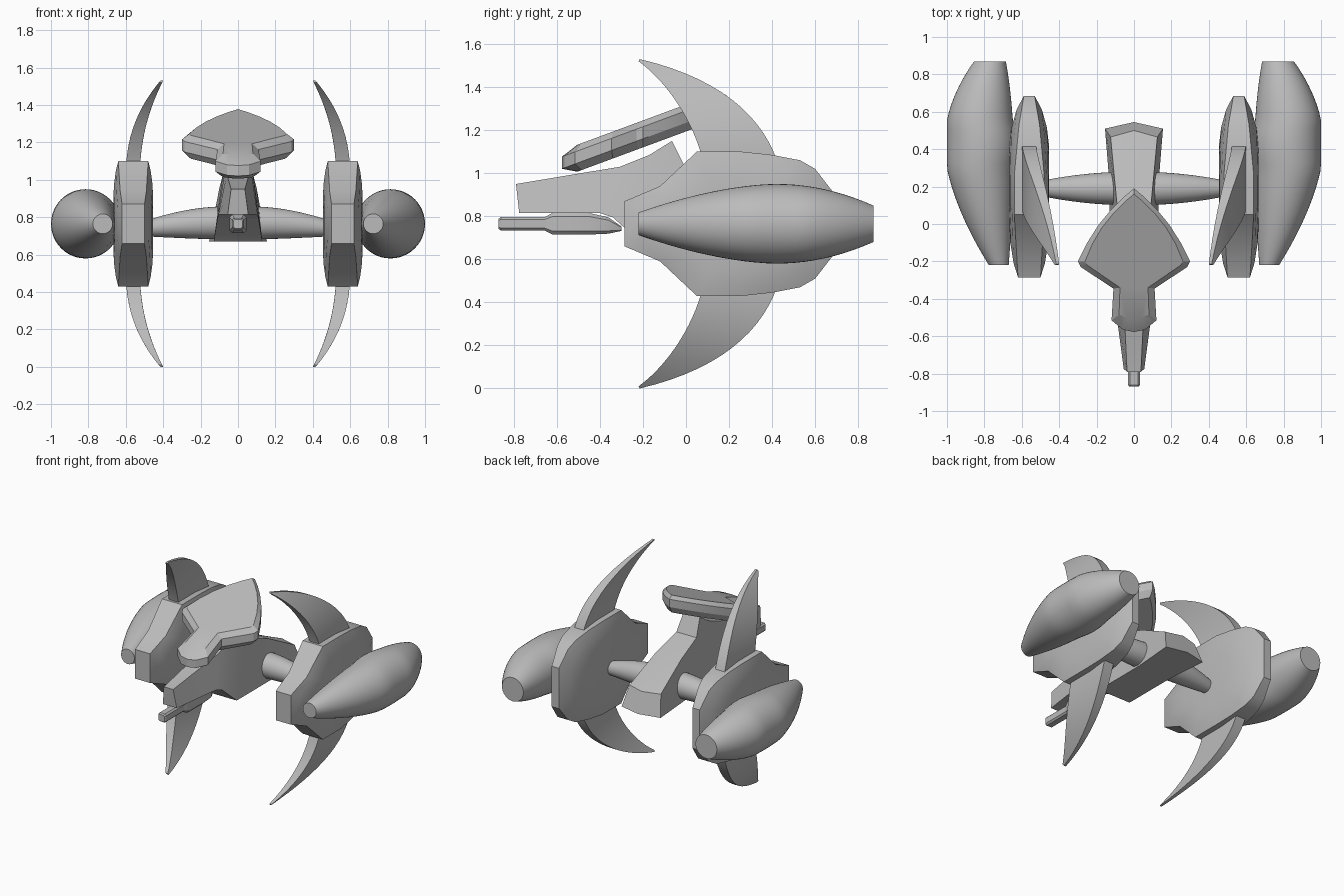
import bpy
import bmesh
from math import sin, cos, pi, radians
from mathutils import Vector
from mathutils.geometry import interpolate_bezier

old = bpy.data.objects.get("Cube")
if old:
    bpy.data.objects.remove(old)

grey = bpy.data.materials.new("hull_grey")
grey.use_nodes = True
colour = (0.5, 0.5, 0.5, 1)
grey.diffuse_color = colour
grey.node_tree.nodes["Principled BSDF"].inputs["Base Color"].default_value = colour

MID = 0.765  # height of the engine axis


def loft(name, rings, angle=30):
    """Skin a list of equal-length point rings and cap both ends."""
    bm = bmesh.new()
    loops = [[bm.verts.new(p) for p in ring] for ring in rings]
    n = len(loops[0])
    for a, b in zip(loops, loops[1:]):
        for i in range(n):
            j = (i + 1) % n
            bm.faces.new((a[i], a[j], b[j], b[i]))
    bm.faces.new(loops[0])
    bm.faces.new(loops[-1])
    bmesh.ops.recalc_face_normals(bm, faces=bm.faces)
    mesh = bpy.data.meshes.new(name)
    bm.to_mesh(mesh)
    bm.free()
    mesh.materials.append(grey)
    obj = bpy.data.objects.new(name, mesh)
    bpy.context.collection.objects.link(obj)
    bpy.ops.object.select_all(action="DESELECT")
    obj.select_set(True)
    bpy.context.view_layer.objects.active = obj
    bpy.ops.object.shade_smooth_by_angle(angle=radians(angle))
    return obj


def circle(r, n):
    return [(r * cos(2 * pi * i / n), r * sin(2 * pi * i / n)) for i in range(n)]


def lerp_table(table, v):
    """Linear lookup in sorted (key, value) pairs."""
    if v <= table[0][0]:
        return table[0][1]
    for (a, p), (b, q) in zip(table, table[1:]):
        if v <= b:
            return p + (q - p) * (v - a) / (b - a)
    return table[-1][1]


# Outer engine pods: round sections, flatter on the inboard side
def pod(name, s):
    rings = []
    for k in range(25):
        y = -0.22 + 1.09 * k / 24
        if y < 0.42:
            t = (0.42 - y) / 0.64
            r, inner = 0.185 - 0.132 * t ** 1.7, 0.645 + 0.025 * t * t
        else:
            t = (y - 0.42) / 0.45
            r, inner = 0.185 - 0.1 * t * t, 0.645 + 0.04 * t * t
        r = min(r, (1 - inner) / 2 + 0.01)
        cx = min(inner + r, 1 - r)
        rings.append([(s * (cx + a), y, MID + b) for a, b in circle(r, 48)])
    loft(name, rings)


# Side plates: faceted outline with domed faces
HALF = [(-0.285, 0.87), (-0.12, 0.94), (0.05, 1.10), (0.26, 1.10),
        (0.4, 1.085), (0.53, 1.06), (0.6, 1.02), (0.685, 0.91)]
OUTLINE = HALF + [(y, 2 * MID - z) for y, z in reversed(HALF)]
RIM = [(-0.285, 0.06), (-0.12, 0.07), (0.05, 0.08), (0.26, 0.08),
       (0.53, 0.055), (0.69, 0.028)]


def plate(name, s):
    def ring(scale, side, blend):
        pts = []
        for y, z in OUTLINE:
            h = lerp_table(RIM, y) * (1 - blend) + 0.106 * blend
            pts.append((s * (0.56 + side * h), 0.2 + (y - 0.2) * scale,
                        MID + (z - MID) * scale))
        return pts
    steps = [(0.45, 1), (0.65, 0.85), (0.85, 0.5), (1, 0)]
    rings = [ring(a, -1, b) for a, b in steps]
    rings += [ring(a, 1, b) for a, b in reversed(steps)]
    loft(name, rings)


# Curved fins: thin blade swept from the plate to a forward tip
def fin(name, s, up):
    lead = interpolate_bezier(Vector((0.09, 1.0)), Vector((0.06, 1.2)),
                              Vector((-0.07, 1.41)), Vector((-0.22, 1.52)), 16)
    trail = interpolate_bezier(Vector((0.44, 1.0)), Vector((0.38, 1.25)),
                               Vector((0.17, 1.44)), Vector((-0.215, 1.53)), 16)

    def point(p, outer):
        t = max(0, (p[1] - 1) / 0.53)
        x = 0.6 - 0.185 * t ** 2.4 if outer else 0.525 - 0.125 * t ** 2.2
        return (s * x, p[0], p[1] if up else 2 * MID - p[1])
    loft(name, [[point(a, True), point(a, False), point(b, False), point(b, True)]
                for a, b in zip(lead, trail)])


# Struts: tapered spindles joining hull and plates
def strut(name, s):
    rings = []
    for k in range(13):
        t = k / 12
        r = 0.088 - 0.046 * t ** 1.8
        rings.append([(s * (0.07 + 0.42 * t), 0.19 + a, 0.77 - 0.03 * t * t + b)
                      for a, b in circle(r, 32)])
    loft(name, rings)


for s, side in ((1, "left"), (-1, "right")):
    pod(side + "_engine_pod", s)
    plate(side + "_side_plate", s)
    strut(side + "_strut", s)
    fin(side + "_upper_fin", s, True)
    fin(side + "_lower_fin", s, False)

# Hull stations: bottom y, top y, bottom z, top z, bottom and top half widths
STATIONS = [
    (-0.775, -0.79, 0.815, 0.95, 0.055, 0.037),
    (-0.4, -0.307, 0.815, 1.03, 0.105, 0.06),
    (-0.34, -0.17, 0.795, 1.085, 0.11, 0.065),
    (-0.2, -0.065, 0.67, 1.15, 0.13, 0.065),
    (0.0, -0.005, 0.67, 1.03, 0.13, 0.08),
    (0.2, 0.2, 0.67, 0.955, 0.13, 0.1),
    (0.51, 0.465, 0.67, 0.815, 0.155, 0.125),
]
rings = []
for yb, yt, zb, zt, wb, wt in STATIONS:
    bow = 0.035 if yb > 0.5 else 0
    rings.append([(-wb, yb, zb), (0, yb + bow, zb), (wb, yb, zb),
                  (wt, yt, zt), (0, yt + bow, zt), (-wt, yt, zt)])
loft("hull", rings, 25)


# Chin gun: chamfered barrel and a thicker tapered housing
def chamfered(y, z, w, h):
    c = min(w, h) * 0.35
    quarter = [(w, h - c), (w - c, h)]
    top = quarter + [(-x, v) for x, v in reversed(quarter)]
    return [(x, y, z + v) for x, v in top + [(-x, -v) for x, v in top]]


loft("gun_barrel", [chamfered(-0.87, MID, 0.025, 0.024), chamfered(-0.86, MID, 0.031, 0.031),
                    chamfered(-0.6, MID, 0.031, 0.031)])
loft("gun_housing", [chamfered(-0.655, MID, 0.032, 0.032), chamfered(-0.62, MID, 0.046, 0.05),
                     chamfered(-0.45, MID, 0.046, 0.05), chamfered(-0.36, 0.757, 0.04, 0.038),
                     chamfered(-0.3, 0.742, 0.012, 0.01)])

# Head: tilted spade-shaped slab with bevelled rims and a blunt snout
RIM_HALF = [(0.055, 0.145), (0.12, 0.08), (0.19, -0.005), (0.25, -0.1), (0.3, -0.2),
            (0.285, -0.23), (0.11, -0.345), (0.12, -0.515), (0.06, -0.565)]
FACE_HALF = [(0.05, 0.118), (0.11, 0.058), (0.172, -0.02), (0.222, -0.105), (0.262, -0.2),
             (0.25, -0.22), (0.075, -0.34), (0.08, -0.485), (0.04, -0.5)]


def head_ring(half, tip, nose, lift):
    flat = [(0, tip)] + half + [(0, nose)] + [(-x, y) for x, y in reversed(half)]
    return [(x, y, 1.19 + 0.37 * (y + 0.2) + lift) for x, y in flat]


loft("head", [head_ring(FACE_HALF, 0.16, -0.505, -0.07),
              head_ring(RIM_HALF, 0.19, -0.577, -0.03),
              head_ring(RIM_HALF, 0.19, -0.577, 0.026),
              head_ring(FACE_HALF, 0.16, -0.505, 0.055)], 20)
